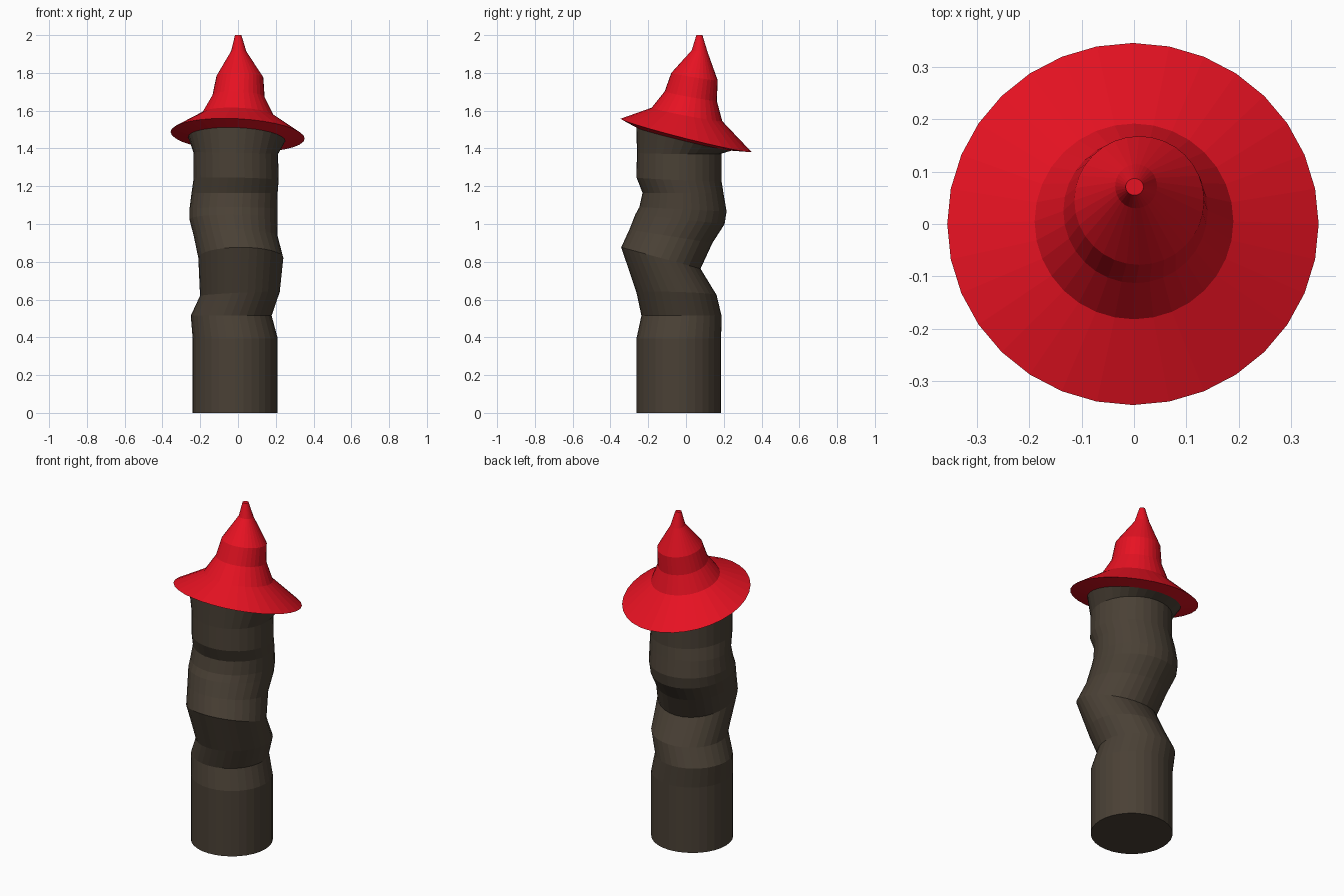
import bpy, bmesh, math

SIDES = 32

def material(name, color):
    m = bpy.data.materials.new(name)
    m.diffuse_color = color
    return m

def loft(name, rings, mat):
    """Skin a stack of tilted rings: (cx, cy, cz, rx, ry, slope_x, slope_y)."""
    bm = bmesh.new()
    loops = []
    for cx, cy, cz, rx, ry, sx, sy in rings:
        loop = []
        for i in range(SIDES):
            a = 2 * math.pi * i / SIDES
            x, y = rx * math.cos(a), ry * math.sin(a)
            loop.append(bm.verts.new((cx + x, cy + y, cz + sx * x + sy * y)))
        loops.append(loop)
    for lo, hi in zip(loops, loops[1:]):
        for i in range(SIDES):
            j = (i + 1) % SIDES
            bm.faces.new((lo[i], lo[j], hi[j], hi[i]))
    bm.faces.new(loops[0][::-1])
    bm.faces.new(loops[-1])
    bmesh.ops.recalc_face_normals(bm, faces=bm.faces)
    me = bpy.data.meshes.new(name)
    bm.to_mesh(me)
    bm.free()
    me.materials.append(mat)
    ob = bpy.data.objects.new(name, me)
    bpy.context.collection.objects.link(ob)
    return ob

brown = material("stem_brown", (0.068, 0.052, 0.036, 1))
red = material("cap_red", (0.8, 0.006, 0.016, 1))

# Crooked stem, flaring under the cap
loft("stem", [
    (-0.015, -0.038, 0.000, 0.225, 0.224, 0, 0),
    (-0.015, -0.038, 0.395, 0.225, 0.224, 0, 0),
    (-0.036, -0.024, 0.515, 0.214, 0.212, 0, 0),
    (0.010, -0.050, 0.630, 0.211, 0.212, 0.05, -0.03),
    (0.015, -0.133, 0.820, 0.225, 0.210, 0, -0.27),
    (-0.012, -0.080, 0.935, 0.222, 0.220, 0, -0.16),
    (-0.024, -0.032, 1.025, 0.233, 0.236, 0, -0.11),
    (-0.024, -0.016, 1.078, 0.233, 0.231, 0, -0.05),
    (-0.018, -0.016, 1.165, 0.228, 0.214, 0, 0),
    (-0.010, -0.037, 1.237, 0.225, 0.225, -0.02, -0.04),
    (-0.012, -0.036, 1.375, 0.224, 0.224, -0.02, -0.01),
    (-0.007, -0.009, 1.450, 0.257, 0.253, -0.04, -0.24),
], brown)

# Tilted pointed cap; the first ring is the inner edge under the brim
loft("cap", [
    (-0.007, -0.009, 1.450, 0.257, 0.253, -0.04, -0.24),
    (-0.002, 0.000, 1.470, 0.355, 0.346, -0.05, -0.253),
    (0.000, 0.005, 1.580, 0.190, 0.187, -0.04, -0.19),
    (0.003, 0.025, 1.677, 0.138, 0.138, -0.04, -0.18),
    (0.010, 0.045, 1.780, 0.124, 0.123, -0.03, -0.16),
    (0.004, 0.072, 1.915, 0.040, 0.042, -0.03, -0.10),
    (0.001, 0.071, 2.000, 0.017, 0.016, 0, 0),
], red)
